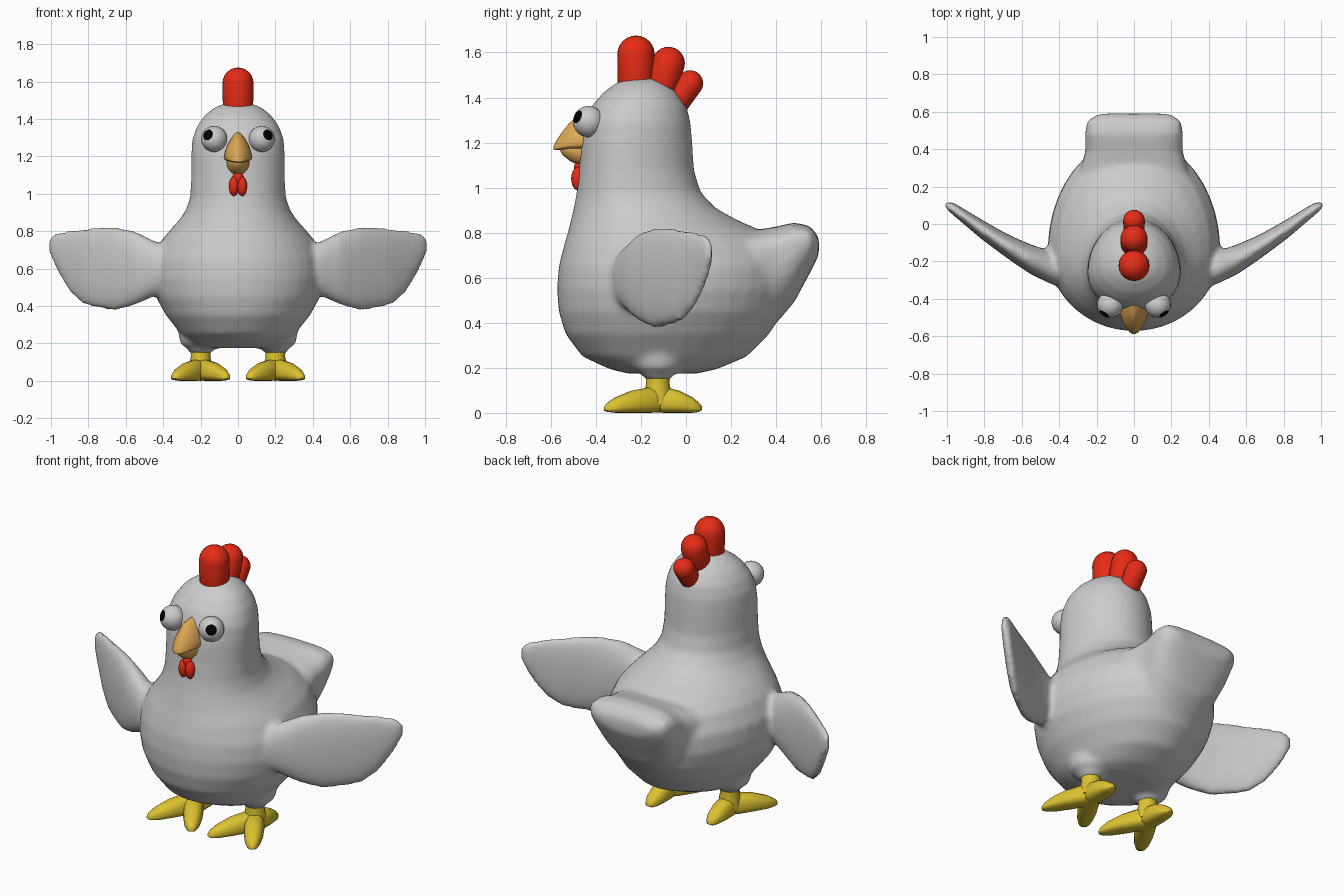
import bpy, bmesh, math
from mathutils import Vector

if "Cube" in bpy.data.objects:
    bpy.data.objects.remove(bpy.data.objects["Cube"])


def material(name, rgb):
    m = bpy.data.materials.new(name)
    m.diffuse_color = (*rgb, 1)
    m.use_nodes = True
    m.node_tree.nodes["Principled BSDF"].inputs["Base Color"].default_value = m.diffuse_color
    return m


FEATHER = material("feather_white", (0.60, 0.60, 0.60))
RED = material("comb_red", (0.80, 0.025, 0.008))
BEAK = material("beak_orange", (0.72, 0.39, 0.09))
YELLOW = material("foot_yellow", (0.72, 0.54, 0.03))
BLACK = material("pupil_black", (0.0, 0.0, 0.0))


def finish(name, bm, *mats, angle=50):
    bmesh.ops.recalc_face_normals(bm, faces=bm.faces)
    me = bpy.data.meshes.new(name)
    bm.to_mesh(me)
    bm.free()
    ob = bpy.data.objects.new(name, me)
    bpy.context.collection.objects.link(ob)
    for m in mats:
        me.materials.append(m)
    bpy.ops.object.select_all(action='DESELECT')
    ob.select_set(True)
    bpy.context.view_layer.objects.active = ob
    bpy.ops.object.shade_smooth_by_angle(angle=math.radians(angle))
    return ob


def loft(bm, rings):
    """Skin a list of equal-length point rings and cap both ends."""
    vs = [[bm.verts.new(p) for p in r] for r in rings]
    n = len(vs[0])
    for a, b in zip(vs, vs[1:]):
        for i in range(n):
            j = (i + 1) % n
            bm.faces.new((a[i], a[j], b[j], b[i]))
    bm.faces.new(vs[0][::-1])
    bm.faces.new(vs[-1])


def section(w, lo, hi, mid, n=24, e=2.0, e_top=None):
    """Closed (side, z) outline, widest at height mid; e sets squareness."""
    out = []
    for k in range(n):
        a = 2 * math.pi * k / n
        c, s = math.cos(a), math.sin(a)
        ex = (e_top or e) if s > 0 else e
        x = math.copysign(abs(c) ** (2 / ex), c) * w
        z = abs(s) ** (2 / ex)
        out.append((x, mid + z * (hi - mid) if s > 0 else mid - z * (mid - lo)))
    return out


def ball(bm, center, radii, u=20, v=14, rot=None):
    vs = bmesh.ops.create_uvsphere(bm, u_segments=u, v_segments=v, radius=1)['verts']
    for p in vs:
        q = Vector((p.co.x * radii[0], p.co.y * radii[1], p.co.z * radii[2]))
        p.co = (rot @ q if rot else q) + Vector(center)
    return vs


# Body: torso and head stacked as (z, front y, back y, half width)
torso = [(0.175, -0.26, 0.05, 0.20), (0.195, -0.34, 0.14, 0.25), (0.25, -0.46, 0.27, 0.305),
         (0.35, -0.535, 0.37, 0.385), (0.45, -0.565, 0.43, 0.44), (0.55, -0.573, 0.46, 0.462),
         (0.65, -0.565, 0.46, 0.455), (0.75, -0.54, 0.41, 0.41), (0.81, -0.522, 0.33, 0.36),
         (0.86, -0.51, 0.22, 0.315), (0.91, -0.498, 0.13, 0.28), (0.98, -0.485, 0.065, 0.256),
         (1.08, -0.475, 0.035, 0.25), (1.2, -0.468, 0.028, 0.25), (1.29, -0.452, 0.02, 0.245),
         (1.36, -0.42, 0.003, 0.22), (1.42, -0.37, -0.035, 0.178), (1.465, -0.31, -0.085, 0.12),
         (1.49, -0.245, -0.15, 0.05)]
bm = bmesh.new()
rings = []
for z, yf, yb, w in torso:
    yc = yf + (yb - yf) * 0.42
    rings.append([(w * math.cos(a), yc + math.sin(a) * ((yb - yc) if math.sin(a) > 0 else (yc - yf)), z)
                  for a in (2 * math.pi * k / 40 for k in range(40))])
loft(bm, rings)

# Tail: (y, half width, bottom z, top z)
tail = [(0.05, 0.34, 0.40, 0.80), (0.2, 0.325, 0.32, 0.80), (0.3, 0.285, 0.31, 0.81), (0.39, 0.26, 0.385, 0.825),
        (0.48, 0.262, 0.49, 0.845), (0.55, 0.252, 0.62, 0.83), (0.59, 0.19, 0.70, 0.78)]
loft(bm, [[(x, y, z) for x, z in section(w, lo, hi, lo + 0.72 * (hi - lo), 32, 2.1, 3)]
          for y, w, lo, hi in tail])

# Wings: (x, centre y, half thickness, bottom z, top z), swept back
wing = [(0.30, -0.25, 0.09, 0.48, 0.70), (0.44, -0.235, 0.088, 0.455, 0.745), (0.55, -0.19, 0.08, 0.405, 0.80),
        (0.65, -0.135, 0.068, 0.375, 0.822), (0.73, -0.085, 0.06, 0.385, 0.822), (0.82, -0.025, 0.052, 0.405, 0.815),
        (0.90, 0.033, 0.042, 0.475, 0.805), (0.965, 0.08, 0.034, 0.585, 0.795), (1.008, 0.102, 0.018, 0.68, 0.77)]
for s in (-1, 1):
    loft(bm, [[(s * x, yc + t, z) for t, z in section(h, lo, hi, (lo + hi) / 2, 24, 2.2)]
              for x, yc, h, lo, hi in wing])
    # Thigh stubs
    loft(bm, [[(s * 0.2 + r * math.cos(a), -0.125 + r * math.sin(a), z)
               for a in (2 * math.pi * k / 20 for k in range(20))]
              for z, r in ((0.145, 0.058), (0.17, 0.07), (0.20, 0.11), (0.26, 0.12))])
body = finish("body", bm, FEATHER)
rm = body.modifiers.new("blend", 'REMESH')
rm.mode = 'VOXEL'
rm.voxel_size = 0.016
rm.use_smooth_shade = True
sm = body.modifiers.new("soften", 'SMOOTH')
sm.factor = 0.5
sm.iterations = 6

# Legs and feet: two front toes and a heel on each side
for s, side in ((-1, "left"), (1, "right")):
    bm = bmesh.new()
    root = Vector((s * 0.2, -0.125, 0))
    loft(bm, [[(root.x + r * math.cos(a), root.y + r * math.sin(a), z)
               for a in (2 * math.pi * k / 16 for k in range(16))]
              for z, r in ((0.04, 0.06), (0.10, 0.058), (0.13, 0.052), (0.175, 0.054))])
    for dx, dy in ((-0.145, -0.235), (0.145, -0.235), (0, 0.195)):
        d = Vector((dx, dy, 0))
        n = Vector((-dy, dx, 0)).normalized()
        loft(bm, [[root + d * t + n * x + Vector((0, 0, z)) for x, z in section(w, lo, hi, 0.35 * hi, 16, 2.4)]
                  for t, w, lo, hi in ((-0.12, 0.04, 0.004, 0.10), (0.15, 0.055, 0, 0.115), (0.5, 0.053, 0, 0.098),
                                       (0.78, 0.042, 0, 0.07), (0.94, 0.026, 0.004, 0.045), (1.0, 0.01, 0.012, 0.03))])
    finish(side + "_foot", bm, YELLOW)

# Eyes: the sphere's pole looks outwards, its cap is the pupil
for s, side in ((-1, "left"), (1, "right")):
    bm = bmesh.new()
    look = Vector((s * 0.034, -0.050, 0.022)).normalized()
    c = Vector((s * 0.127, -0.432, 1.293))
    ball(bm, c, (0.07,) * 3, 24, 14, look.to_track_quat('Z', 'Y').to_matrix())
    for f in bm.faces:
        f.material_index = int((f.calc_center_median() - c).normalized().dot(look) > math.cos(math.radians(26)))
    finish(side + "_eye", bm, FEATHER, BLACK)

# Beak: (y, half width, bottom z, top z) for each half
upper = [(-0.42, 0.075, 1.165, 1.335), (-0.475, 0.075, 1.165, 1.322), (-0.52, 0.062, 1.167, 1.285),
         (-0.555, 0.043, 1.167, 1.24), (-0.578, 0.024, 1.167, 1.205), (-0.588, 0.008, 1.17, 1.182)]
lower = [(-0.42, 0.062, 1.10, 1.185), (-0.48, 0.06, 1.102, 1.185), (-0.515, 0.046, 1.118, 1.185),
         (-0.545, 0.028, 1.142, 1.183), (-0.558, 0.012, 1.16, 1.18)]
for name, data, mid, e_top in (("upper_beak", upper, 0.18, 1.5), ("lower_beak", lower, 0.8, 2)):
    bm = bmesh.new()
    loft(bm, [[(x, y, z) for x, z in section(w, lo, hi, lo + mid * (hi - lo), 20, 2, e_top)]
              for y, w, lo, hi in data])
    finish(name, bm, BEAK)

# Wattle: two lobes hanging under the beak
bm = bmesh.new()
ball(bm, (0, -0.468, 1.085), (0.03, 0.03, 0.04), 14, 10)
for s in (-1, 1):
    ball(bm, (s * 0.022, -0.478, 1.04), (0.027, 0.032, 0.053), 14, 10)
finish("wattle", bm, RED)

# Comb: three domed lobes fanning backwards
for name, base, top, r in (("front_comb", (-0.222, 1.43), (-0.222, 1.592), 0.083),
                           ("middle_comb", (-0.115, 1.43), (-0.078, 1.552), 0.073),
                           ("back_comb", (-0.04, 1.38), (0.018, 1.463), 0.058)):
    a, b = Vector((0, *base)), Vector((0, *top))
    rot = (b - a).to_track_quat('Z', 'Y').to_matrix()
    bm = bmesh.new()
    for v in ball(bm, b, (r,) * 3, 20, 12, rot):
        h = (v.co - b).dot((b - a).normalized())
        if h < -0.01:
            v.co += a - b
    finish(name, bm, RED)
